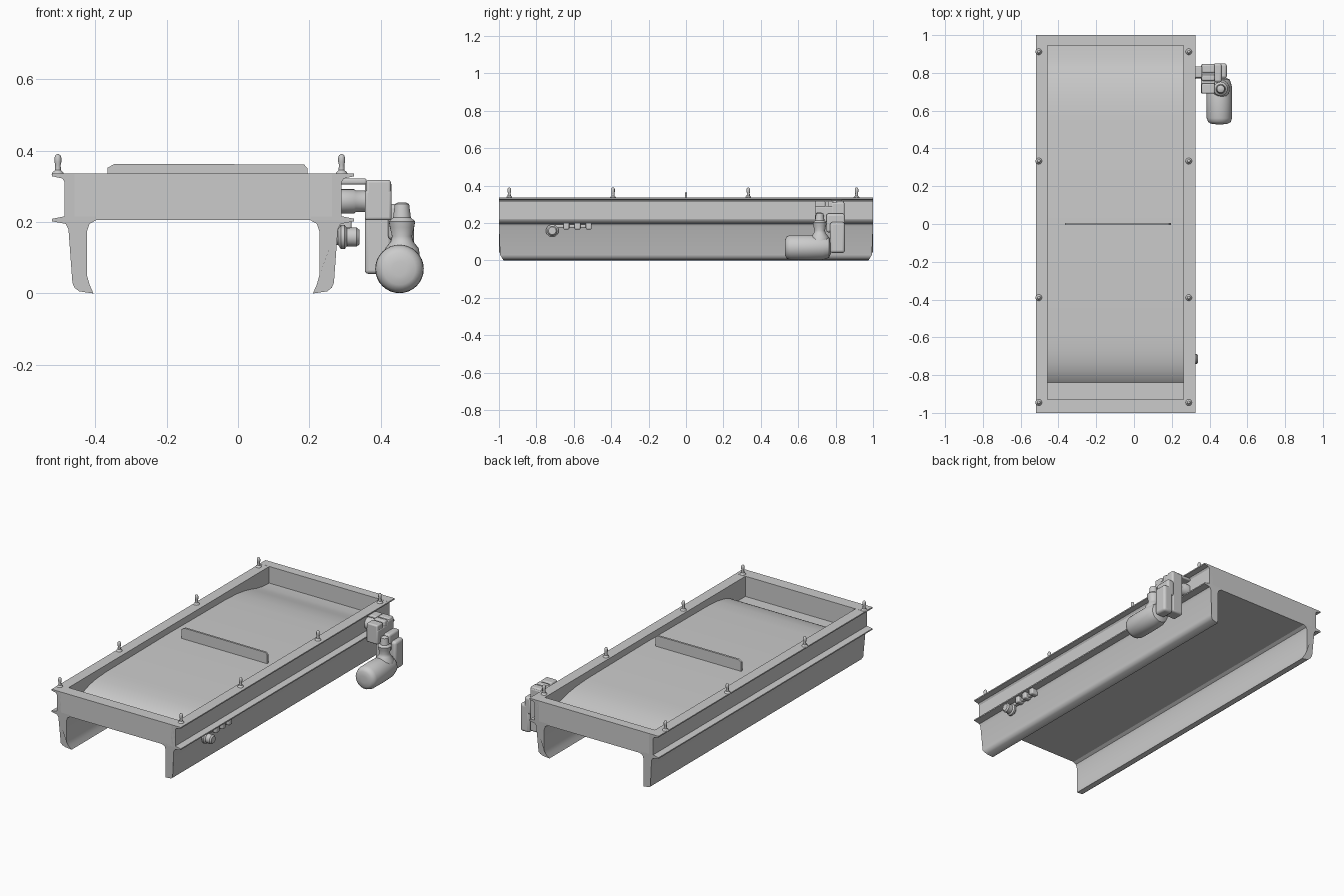
import bpy, bmesh, math
from mathutils import Vector, Matrix

CX = -0.0975  # centre line of the frame


def finish(name, bm, bevel=0.0, angle=35):
    bmesh.ops.remove_doubles(bm, verts=bm.verts, dist=1e-5)
    bmesh.ops.recalc_face_normals(bm, faces=bm.faces)
    me = bpy.data.meshes.new(name)
    bm.to_mesh(me)
    bm.free()
    ob = bpy.data.objects.new(name, me)
    bpy.context.collection.objects.link(ob)
    if bevel:
        m = ob.modifiers.new("bevel", 'BEVEL')
        m.width, m.segments, m.limit_method = bevel, 3, 'ANGLE'
    bpy.ops.object.select_all(action='DESELECT')
    ob.select_set(True)
    bpy.context.view_layer.objects.active = ob
    bpy.ops.object.shade_smooth_by_angle(angle=math.radians(angle))
    return ob


def box(name, x0, x1, y0, y1, z0, z1, bevel=0.0):
    bm = bmesh.new()
    bmesh.ops.create_cube(bm, size=1)
    for v in bm.verts:
        v.co = ((x0 + x1) / 2 + v.co.x * (x1 - x0),
                (y0 + y1) / 2 + v.co.y * (y1 - y0),
                (z0 + z1) / 2 + v.co.z * (z1 - z0))
    return finish(name, bm, bevel)


def loft(name, rings, angle=35):
    bm = bmesh.new()
    vs = [[bm.verts.new(p) for p in r] for r in rings]
    n = len(vs[0])
    for a, b in zip(vs, vs[1:]):
        for i in range(n):
            j = (i + 1) % n
            bm.faces.new((a[i], a[j], b[j], b[i]))
    bm.faces.new(vs[0])
    bm.faces.new(vs[-1])
    return finish(name, bm, 0, angle)


def lathe(name, profile, origin, axis='Z', n=24, angle=40):
    """Revolve (radius, distance) pairs around an axis."""
    rot = {'Z': Matrix(), 'X': Matrix.Rotation(math.pi / 2, 4, 'Y'),
           'Y': Matrix.Rotation(-math.pi / 2, 4, 'X')}[axis]
    rings = []
    for r, t in profile:
        rings.append([rot @ Vector((r * math.cos(k * math.tau / n),
                                    r * math.sin(k * math.tau / n), t)) + Vector(origin)
                      for k in range(n)])
    return loft(name, rings, angle)


# side beams: flanged rail above, leg with inward lip below
beam = [(0.36, 0.335), (0.4225, 0.335), (0.4225, 0.328), (0.394, 0.322), (0.3875, 0.312),
        (0.3875, 0.216), (0.4225, 0.209), (0.4225, 0.202), (0.385, 0.195), (0.377, 0.18),
        (0.366, 0.03), (0.36, 0.016), (0.347, 0.006), (0.307, 0.0), (0.318, 0.025),
        (0.325, 0.05), (0.325, 0.175), (0.318, 0.195), (0.30, 0.205), (0.30, 0.215), (0.36, 0.215)]
for side, s in (("left", -1), ("right", 1)):
    rings = []
    for e in (-1, 1):
        rings.append([(CX + s * h, e * (1 - 0.6 * max(0, 0.04 - z)), z) for h, z in beam])
    loft(side + "_side_beam", rings, 30)

# end walls and floor pan
box("front_end_wall", CX - 0.387, CX + 0.387, -1, -0.93, 0.205, 0.335)
box("back_end_wall", CX - 0.387, CX + 0.387, 0.945, 1, 0.205, 0.335)
for name, y0, y1 in (("front_rim", -1, -0.93), ("back_rim", 0.945, 1)):
    box(name, CX - 0.4225, CX + 0.4225, y0, y1, 0.328, 0.3355)
box("floor_pan", CX - 0.361, CX + 0.361, -0.99, 0.99, 0.205, 0.216)

# crowned belt bed
bed = [(-0.84, 0.212), (-0.838, 0.225), (-0.82, 0.24), (-0.78, 0.262), (-0.73, 0.278),
       (-0.67, 0.288), (-0.58, 0.294), (0, 0.298), (0.55, 0.294), (0.65, 0.288), (0.72, 0.278),
       (0.78, 0.264), (0.83, 0.25), (0.88, 0.241), (0.946, 0.237), (0.946, 0.212)]
loft("belt_bed", [[(CX + s * 0.361, y, z) for y, z in bed] for s in (-1, 1)], 40)

# cross bar standing on the belt
bar = [(-0.365, 0.29), (-0.365, 0.352), (-0.345, 0.363), (0.185, 0.361), (0.195, 0.35), (0.195, 0.29)]
loft("cross_bar", [[(x, y, z) for x, z in bar] for y in (-0.006, 0.006)])

# pins on the top rim
pin = [(0.018, 0.333), (0.015, 0.339), (0.0085, 0.345), (0.0075, 0.36), (0.0095, 0.368),
       (0.0095, 0.38), (0.007, 0.387), (0.002, 0.39)]
for side, x in (("left", -0.504), ("right", 0.29)):
    for i, y in enumerate((-0.945, -0.39, 0.333, 0.912)):
        lathe(f"{side}_pin_{i + 1}", pin, (x, y, 0), 'Z', 12)

# drive unit: mount, shaft, gearbox
box("drive_mount_plate", 0.285, 0.36, 0.775, 0.835, 0.305, 0.322, 0.006)
lathe("drive_shaft", [(0.034, 0.28), (0.034, 0.325), (0.03, 0.33), (0.03, 0.37)], (0, 0.80, 0.258), 'X')
box("gearbox_plate", 0.355, 0.43, 0.775, 0.848, 0.055, 0.312, 0.01)
box("gearbox_block", 0.355, 0.43, 0.69, 0.79, 0.205, 0.29, 0.008)
for i, (y0, y1) in enumerate(((0.69, 0.745), (0.758, 0.79), (0.80, 0.845))):
    box(f"gearbox_finger_{i + 1}", 0.358, 0.428, y0, y1, 0.22, 0.318, 0.008)
box("gearbox_upper_cover", 0.42, 0.465, 0.75, 0.85, 0.15, 0.25, 0.012)
box("gearbox_outer_cover", 0.43, 0.492, 0.77, 0.85, 0.04, 0.205, 0.014)

# motor with its neck
lathe("motor_body", [(0.02, 0.528), (0.045, 0.531), (0.06, 0.54), (0.067, 0.56), (0.068, 0.65),
                     (0.066, 0.73), (0.055, 0.765), (0.02, 0.78)], (0.452, 0, 0.069), 'Y', 32)
lathe("motor_neck", [(0.05, 0.08), (0.048, 0.125), (0.032, 0.145), (0.028, 0.16), (0.034, 0.185),
                     (0.037, 0.202), (0.025, 0.212), (0.02, 0.25), (0.01, 0.255)], (0.459, 0.715, 0))

# side knob on its bracket
lathe("side_knob", [(0.022, 0.255), (0.022, 0.28), (0.034, 0.288), (0.034, 0.298), (0.026, 0.305),
                    (0.027, 0.332), (0.02, 0.34)], (0, -0.715, 0.158), 'X', 20)
box("knob_arm", 0.265, 0.30, -0.70, -0.51, 0.172, 0.192, 0.006)
for i, y in enumerate((-0.64, -0.58, -0.52)):
    box(f"knob_clip_{i + 1}", 0.265, 0.318, y - 0.016, y + 0.016, 0.165, 0.205, 0.007)
